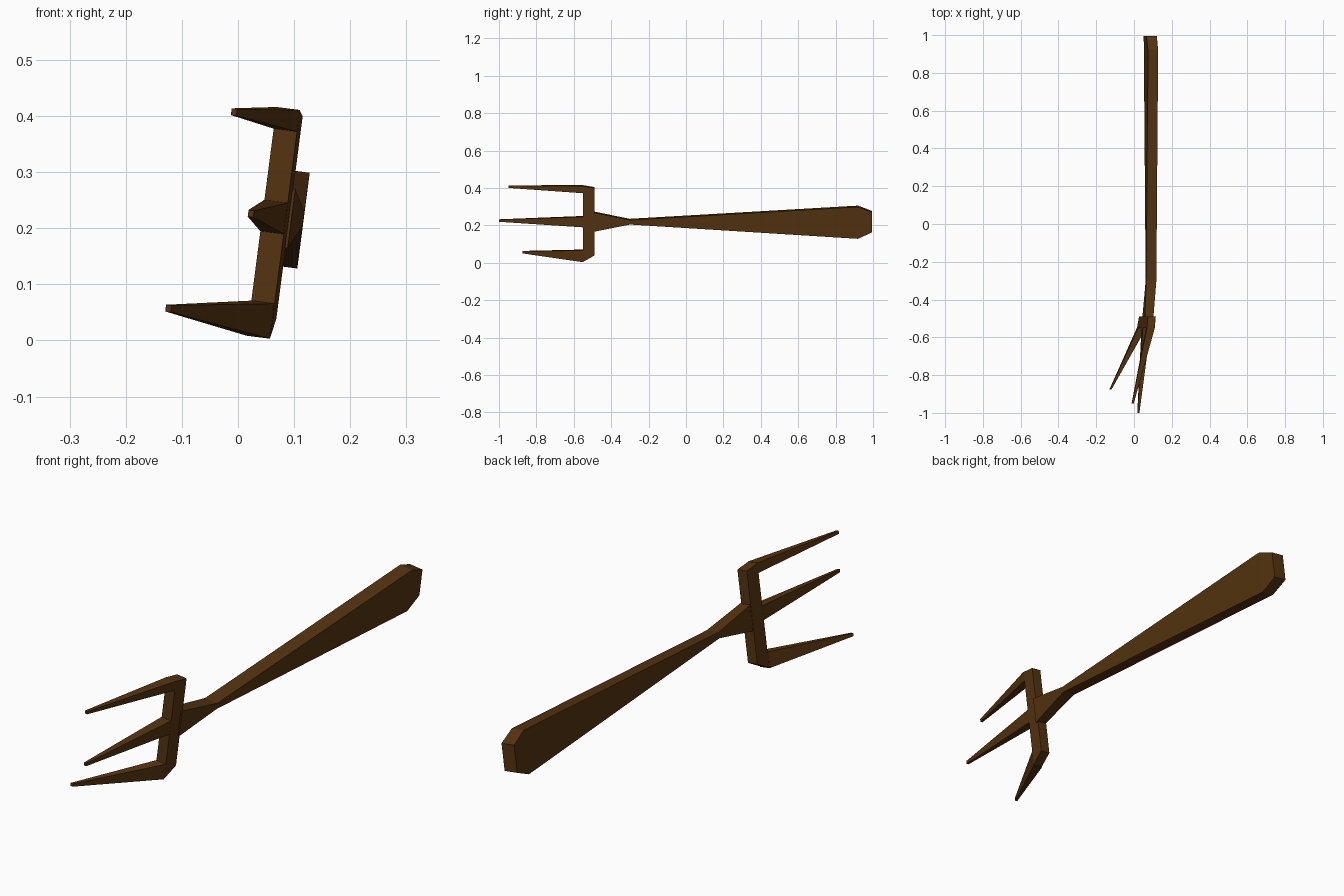
import bpy
import bmesh
from mathutils import Vector

cube = bpy.data.objects.get("Cube")
if cube:
    bpy.data.objects.remove(cube, do_unlink=True)

# Single dark wood colour
wood = bpy.data.materials.new("dark_brown_wood")
wood.use_nodes = True
BROWN = (0.092, 0.034, 0.005, 1.0)
wood.diffuse_color = BROWN
shader = wood.node_tree.nodes["Principled BSDF"]
shader.inputs["Base Color"].default_value = BROWN
shader.inputs["Roughness"].default_value = 0.9

# The whole fork is rolled slightly around its length
UP = Vector((0.13, 0, 1)).normalized()
SIDE = Vector((UP.z, 0, -UP.x))


def loft(name, sections):
    """Join rectangular sections: (centre, height, thickness)."""
    bm = bmesh.new()
    rings = []
    for centre, height, thick in sections:
        c = Vector(centre)
        rings.append([bm.verts.new(c + SIDE * (a * thick / 2) + UP * (b * height / 2))
                      for a, b in ((-1, -1), (1, -1), (1, 1), (-1, 1))])
    for r, s in zip(rings, rings[1:]):
        for i in range(4):
            j = (i + 1) % 4
            bm.faces.new((r[i], r[j], s[j], s[i]))
    bm.faces.new(rings[0])
    bm.faces.new(rings[-1])
    bmesh.ops.recalc_face_normals(bm, faces=bm.faces)
    mesh = bpy.data.meshes.new(name)
    bm.to_mesh(mesh)
    bm.free()
    mesh.materials.append(wood)
    obj = bpy.data.objects.new(name, mesh)
    bpy.context.collection.objects.link(obj)
    return obj


# Flared handle narrowing to the waist, then widening into the neck
loft("handle_and_neck", [
    ((0.086, 0.995, 0.22), 0.108, 0.056),
    ((0.090, 0.92, 0.217), 0.172, 0.054),
    ((0.090, -0.30, 0.22), 0.024, 0.054),
    ((0.073, -0.50, 0.22), 0.106, 0.045),
])

# Crossbar with bevelled outer ends
loft("crossbar", [
    ((0.071, -0.49, 0.222), 0.364, 0.042),
    ((0.063, -0.55, 0.210), 0.408, 0.042),
])

# Three tapering tines: root centre, root height, tip centre
tines = {
    "upper_tine": ((0.087, -0.55, 0.394), 0.039, (-0.007, -0.95, 0.407)),
    "middle_tine": ((0.064, -0.55, 0.220), 0.056, (0.023, -1.0, 0.226)),
    "lower_tine": ((0.040, -0.55, 0.037), 0.063, (-0.124, -0.875, 0.057)),
}
for name, (root, height, tip) in tines.items():
    loft(name, [(root, height, 0.042), (tip, 0.012, 0.010)])
